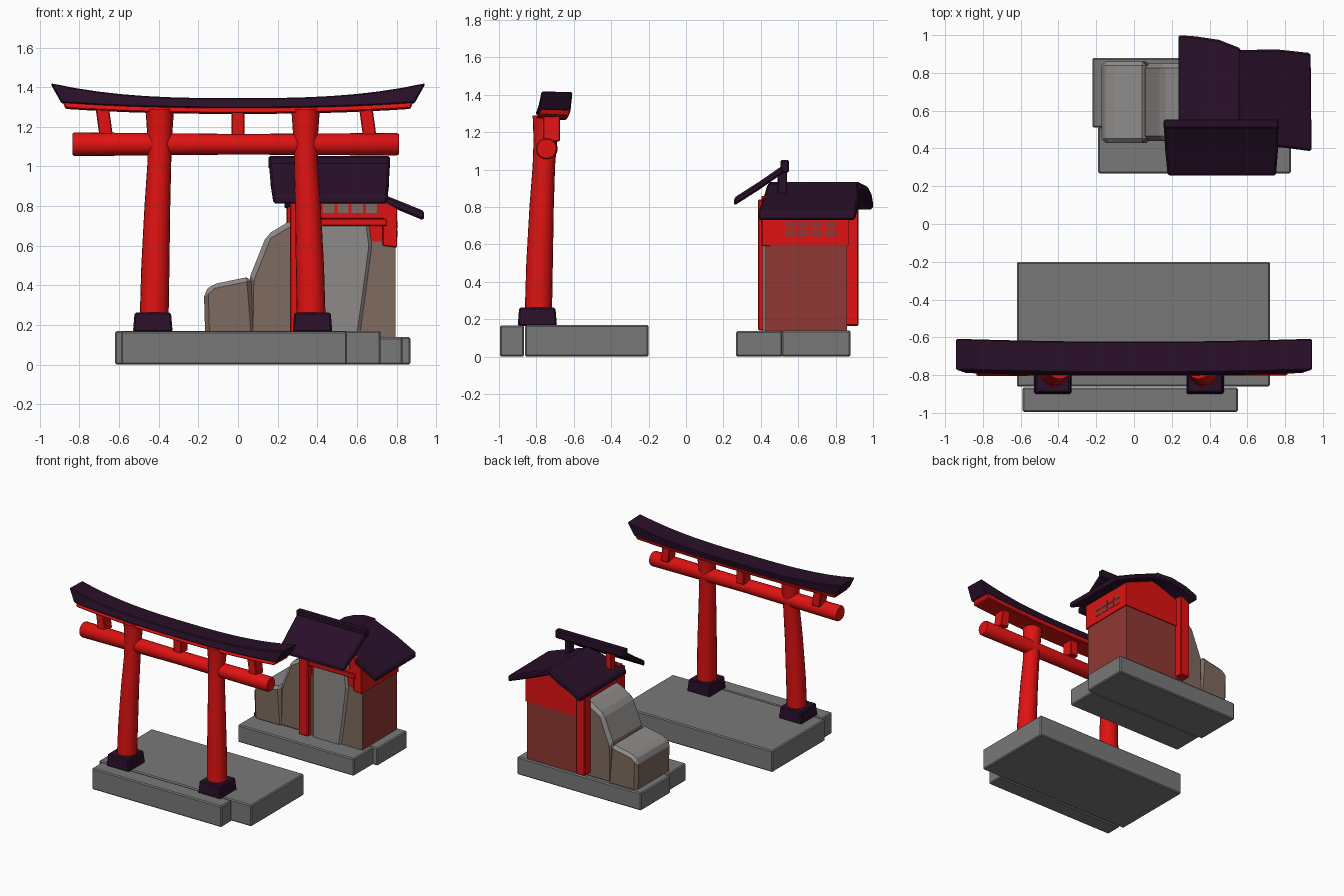
import bpy, bmesh, math
from mathutils import Vector

if "Cube" in bpy.data.objects:
    bpy.data.objects.remove(bpy.data.objects["Cube"])


def material(name, rgb):
    m = bpy.data.materials.new(name)
    m.diffuse_color = (*rgb, 1)
    m.use_nodes = True
    m.node_tree.nodes["Principled BSDF"].inputs["Base Color"].default_value = m.diffuse_color
    return m


RED = material("red_paint", (0.74, 0.006, 0.006))
DARK = material("dark_purple_tile", (0.022, 0.005, 0.022))
STONE = material("grey_stone", (0.19, 0.19, 0.19))
ROCK = material("light_rock", (0.27, 0.26, 0.25))
EARTH = material("brown_rock", (0.21, 0.145, 0.115))
PANEL = material("red_brown_panel", (0.28, 0.04, 0.033))


def build(name, verts, faces, mats, bevel=0.0, rule=None, smooth=False):
    bm = bmesh.new()
    vs = [bm.verts.new(v) for v in verts]
    for f in faces:
        bm.faces.new([vs[i] for i in f])
    bmesh.ops.recalc_face_normals(bm, faces=bm.faces)
    if bevel:
        edges = [e for e in bm.edges if e.calc_face_angle(0) > 0.35]
        bmesh.ops.bevel(bm, geom=edges, offset=bevel, segments=1, affect='EDGES', profile=0.5)
    bm.normal_update()
    if rule:
        for f in bm.faces:
            f.material_index = rule(f.normal, f.calc_center_median())
    me = bpy.data.meshes.new(name)
    bm.to_mesh(me)
    bm.free()
    for m in mats:
        me.materials.append(m)
    ob = bpy.data.objects.new(name, me)
    bpy.context.collection.objects.link(ob)
    if smooth:
        bpy.ops.object.select_all(action='DESELECT')
        ob.select_set(True)
        bpy.context.view_layer.objects.active = ob
        bpy.ops.object.shade_smooth_by_angle(angle=math.radians(35))
    return ob


def loft(name, rings, mats, **kw):
    """Skin a list of equal closed rings and cap both ends."""
    n = len(rings[0])
    verts = [p for r in rings for p in r]
    faces = [(i * n + j, i * n + (j + 1) % n, (i + 1) * n + (j + 1) % n, (i + 1) * n + j)
             for i in range(len(rings) - 1) for j in range(n)]
    faces += [tuple(range(n)), tuple(range(len(verts) - n, len(verts)))]
    return build(name, verts, faces, mats, **kw)


def box(name, x, y, z, mat, bevel=0.008, taper=0.0):
    def ring(zz, t):
        return [(x[0] + t, y[0] + t, zz), (x[1] - t, y[0] + t, zz),
                (x[1] - t, y[1] - t, zz), (x[0] + t, y[1] - t, zz)]
    return loft(name, [ring(z[0], 0), ring(z[1], taper)], [mat], bevel=bevel)


def prism(name, profile, y0, y1, mats, **kw):
    """Extrude an x-z profile along y."""
    return loft(name, [[(px, y, pz) for px, pz in profile] for y in (y0, y1)], mats, **kw)


def slab(name, rows, thick, mat, bevel=0.01):
    """Roof sheet: each row is a (start, end) pair on the top surface."""
    down = Vector((0, 0, -thick))
    rings = [[Vector(a), Vector(b), Vector(b) + down, Vector(a) + down] for a, b in rows]
    return loft(name, rings, [mat], bevel=bevel)


# ---- gate plinth
box("gate_platform", (-0.62, 0.72), (-0.86, -0.20), (0, 0.17), STONE)
box("gate_front_step", (-0.59, 0.55), (-0.995, -0.865), (0, 0.168), STONE)

# ---- gate pillars, leaning inwards and flared at the top
N = 20
for side, label in ((-1, "left"), (1, "right")):
    rings = []
    for off, y, z, r in ((0.397, -0.79, 0.2, 0.073), (0.39, -0.783, 0.5, 0.071),
                         (0.38, -0.772, 0.8, 0.065), (0.37, -0.76, 1.02, 0.06),
                         (0.368, -0.752, 1.16, 0.063), (0.368, -0.748, 1.29, 0.072)):
        rings.append([(-0.027 + side * off + r * math.cos(2 * math.pi * k / N),
                       y + r * math.sin(2 * math.pi * k / N), z) for k in range(N)])
    loft(label + "_pillar", rings, [RED], smooth=True)
    cx = -0.027 + side * 0.403
    box(label + "_pillar_base", (cx - 0.1, cx + 0.1), (-0.9, -0.69), (0.165, 0.262), DARK, taper=0.008)

# ---- round tie beam and small struts
rings = [[(x, -0.746 + r * math.cos(2 * math.pi * k / N), 1.112 + r * math.sin(2 * math.pi * k / N))
          for k in range(N)] for x, r in ((-0.835, 0.054), (-0.825, 0.06), (0, 0.052), (0.8, 0.057), (0.812, 0.051))]
loft("tie_beam", rings, [RED], smooth=True)
for i, (x, lean) in enumerate(((-0.675, -0.01), (0, 0), (0.655, -0.01))):
    prism(f"strut_{i}", [(x - 0.034 - lean, 1.15), (x + 0.034 - lean, 1.15),
                         (x + 0.034 + lean, 1.295), (x - 0.034 + lean, 1.295)], -0.765, -0.675, [RED], bevel=0.005)


# ---- curved top beams
def top_beam(name, half_low, half_high, y0, y1, low, high, rise_low, rise_high, mat):
    rings = []
    for i in range(17):
        t = i / 8 - 1
        a = abs(t)
        zl, zh = low + rise_low * a ** 2.4, high + rise_high * a ** 2.8
        s = 0.015 * a * a
        rings.append([(t * half_low, y0 + s, zl), (t * half_low, y1 + s, zl - 0.005),
                      (t * half_high, y1 + s + 0.01, zh - 0.005), (t * half_high, y0 + s + 0.018, zh)])
    loft(name, rings, [mat], bevel=0.006)


top_beam("red_lintel", 0.87, 0.885, -0.805, -0.64, 1.27, 1.305, 0.025, 0.025, RED)
top_beam("dark_top_beam", 0.89, 0.945, -0.805, -0.632, 1.295, 1.345, 0.027, 0.075, DARK)

# ---- shrine plinth
box("shrine_front_slab", (-0.19, 0.83), (0.268, 0.515), (0, 0.138), STONE)
box("shrine_back_slab", (-0.22, 0.87), (0.51, 0.88), (0, 0.14), STONE)


# ---- rocks: light on top, brown on the sides
def rock_rule(n, c):
    return 0 if n.z > 0.2 else 1


prism("low_rock", [(-0.165, 0.12), (-0.172, 0.365), (-0.13, 0.405), (0.065, 0.445), (0.09, 0.12)],
      0.43, 0.86, [ROCK, EARTH], bevel=0.022, rule=rock_rule)
prism("tall_rock", [(0.05, 0.12), (0.055, 0.43), (0.145, 0.655), (0.27, 0.73), (0.45, 0.73), (0.45, 0.12)],
      0.44, 0.85, [ROCK, EARTH], bevel=0.025, rule=rock_rule)
prism("front_rock", [(0.36, 0.12), (0.36, 0.72), (0.66, 0.715), (0.675, 0.6), (0.64, 0.33), (0.61, 0.12)],
      0.41, 0.6, [ROCK], bevel=0.015)

# ---- shrine walls: brown at the front, painted panels at side and back
prism("lower_wall", [(0.3, 0.12), (0.3, 0.62), (0.795, 0.62), (0.795, 0.12)], 0.425, 0.86,
      [EARTH, PANEL], rule=lambda n, c: 1 if n.x > 0.5 or n.y > 0.5 else 0)
prism("upper_wall", [(0.285, 0.595), (0.803, 0.595), (0.803, 0.79), (0.56, 0.895), (0.285, 0.8)],
      0.43, 0.868, [RED])
prism("front_corner", [(0.73, 0.6), (0.803, 0.59), (0.803, 0.79), (0.73, 0.83)], 0.405, 0.45, [RED], bevel=0.004)
box("front_rail", (0.27, 0.75), (0.4, 0.45), (0.7, 0.735), RED, 0.004)
box("front_head", (0.27, 0.75), (0.405, 0.45), (0.735, 0.86), RED, 0.004)
box("front_post", (0.262, 0.345), (0.385, 0.45), (0.14, 0.84), RED, 0.006)
box("back_post", (0.245, 0.325), (0.84, 0.922), (0.165, 0.83), RED, 0.006)

# ---- lattice windows
for i in range(4):
    y = 0.528 + i * 0.072
    for j in range(2):
        z = 0.643 + j * 0.046
        box(f"side_window_{i}_{j}", (0.8, 0.806), (y, y + 0.056), (z, z + 0.034), PANEL, 0)
    x = 0.43 + i * 0.072
    box(f"front_window_{i}", (x, x + 0.056), (0.4, 0.408), (0.765, 0.81), EARTH, 0)

# ---- main gable roof: two slopes of different length
slab("right_roof", [((0.55, 0.44, 0.93), (0.55, 0.92, 0.935)),
                    ((0.75, 0.41, 0.852), (0.75, 0.925, 0.852)),
                    ((0.94, 0.385, 0.775), (0.935, 0.905, 0.775))], 0.047, DARK)
slab("left_roof", [((0.565, 0.44, 0.935), (0.565, 0.93, 0.935)),
                   ((0.45, 0.43, 0.912), (0.45, 0.975, 0.912)),
                   ((0.33, 0.42, 0.875), (0.33, 0.993, 0.875)),
                   ((0.235, 0.41, 0.83), (0.235, 1.0, 0.83))], 0.047, DARK)

# ---- raised front roof with its ridge and supports
slab("front_roof", [((0.157, 0.535, 1.035), (0.765, 0.535, 1.035)),
                    ((0.165, 0.39, 0.935), (0.762, 0.39, 0.935)),
                    ((0.178, 0.257, 0.85), (0.752, 0.257, 0.85))], 0.043, DARK)
box("front_roof_ridge", (0.155, 0.766), (0.505, 0.552), (0.985, 1.052), DARK)
for i, x in enumerate((0.28, 0.64)):
    box(f"ridge_support_{i}", (x, x + 0.05), (0.49, 0.54), (0.83, 1.0), DARK if i else RED, 0.004)
